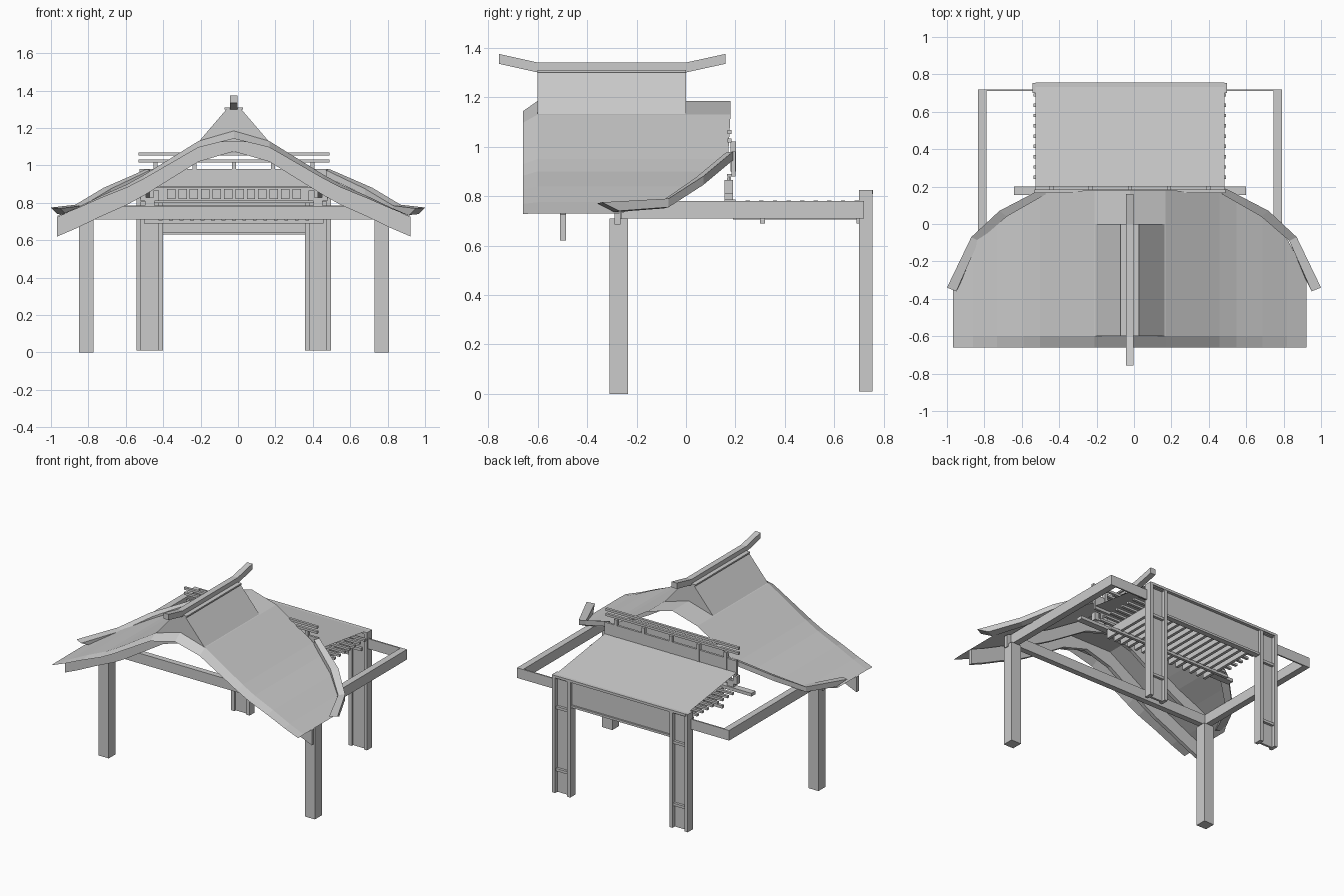
import bpy, bmesh

if "Cube" in bpy.data.objects:
    bpy.data.objects.remove(bpy.data.objects["Cube"], do_unlink=True)

CX = -0.022          # centre line of roof and frame
SIDES = (-1, 1)


def finish(name, bm):
    bmesh.ops.remove_doubles(bm, verts=bm.verts, dist=0.0001)
    bmesh.ops.recalc_face_normals(bm, faces=bm.faces)
    mesh = bpy.data.meshes.new(name)
    bm.to_mesh(mesh)
    bm.free()
    obj = bpy.data.objects.new(name, mesh)
    bpy.context.collection.objects.link(obj)


def boxes(name, *specs):
    """One object made of boxes, each given as x, y and z ranges."""
    bm = bmesh.new()
    for spec in specs:
        for v in bmesh.ops.create_cube(bm, size=1)["verts"]:
            for i, (lo, hi) in enumerate(spec):
                v.co[i] = (lo + hi) / 2 + v.co[i] * (hi - lo)
    finish(name, bm)


def span(centre, width):
    return centre - width / 2, centre + width / 2


def loft(name, rings, closed=True):
    """Skin a row of equal cross-sections."""
    bm = bmesh.new()
    rows = [[bm.verts.new(p) for p in ring] for ring in rings]
    n = len(rows[0])
    for a, b in zip(rows, rows[1:]):
        for i in range(n if closed else n - 1):
            j = (i + 1) % n
            bm.faces.new((a[i], a[j], b[j], b[i]))
    if closed:
        bm.faces.new(rows[0])
        bm.faces.new(rows[-1])
    finish(name, bm)


# Roof profile: distance from ridge, height, rear edge
PROFILE = [(0, 1.185, 0.18), (0.19, 1.13, 0.18), (0.48, 0.95, 0.17),
           (0.57, 0.9, 0.13), (0.71, 0.838, 0.05), (0.84, 0.775, -0.08),
           (0.945, 0.73, -0.27)]
FULL = [(-d, z, y) for d, z, y in reversed(PROFILE[1:])] + PROFILE

# Sweeping roof sheet with a drooping front lip
loft("roof_sheet", [[(CX + d, -0.66, z - 0.042 * (1 - abs(d))),
                     (CX + d, -0.6, z),
                     (CX + d, min(y, 0), z),
                     (CX + d, y, z)] for d, z, y in FULL], closed=False)


# Curved boards following the underside of the roof
def roof_board(name, y, thick, depth, points):
    loft(name, [[(CX + d, y, z - 0.005), (CX + d, y + thick, z - 0.005),
                 (CX + d, y + thick, z - depth), (CX + d, y, z - depth)]
                for d, z, _ in points])


roof_board("front_bargeboard", -0.51, 0.025, 0.11, FULL)
roof_board("inner_roof_rib", -0.29, 0.025, 0.09, FULL[1:-1])

# Raised gable on top
gable = [(-0.19, 1.125), (-0.04, 1.30), (0.04, 1.30), (0.19, 1.125)]
loft("raised_gable", [[(CX + x, y, z) for x, z in gable] for y in (-0.6, 0)])

# Ridge beam with upturned ends
loft("ridge_beam", [[(CX - 0.02, y, z), (CX + 0.02, y, z),
                     (CX + 0.02, y, z + 0.04), (CX - 0.02, y, z + 0.04)]
                    for y, z in ((-0.757, 1.335), (-0.6, 1.3),
                                 (0, 1.3), (0.16, 1.335))])
boxes("ridge_plate", (span(CX, 0.1), (-0.6, 0), (1.3, 1.31)))

# Swept eave boards: outer x, outer y, inner x, inner y, top height, undercut
EAVE = [(1.0, -0.34, 0.95, -0.36, 0.775, 0.07), (0.87, -0.07, 0.83, -0.09, 0.79, 0),
        (0.72, 0.07, 0.68, 0.04, 0.88, 0), (0.49, 0.19, 0.47, 0.16, 0.98, 0)]
for s, label in zip(SIDES, ("right", "left")):
    loft(label + "_eave_board",
         [[(s * ox, oy, z), (s * ix, iy, z - 0.005),
           (s * (ix - cut / 2), iy + cut, z - 0.04),
           (s * (ox - cut / 2), oy + cut, z - 0.035)]
          for ox, oy, ix, iy, z, cut in EAVE])

    # Front posts and side frame
    boxes(label + "_front_post",
          (span(CX + s * 0.79, 0.077), (-0.31, -0.235), (0, 0.71)))
    boxes(label + "_side_beam",
          (span(CX + s * 0.79, 0.045), (-0.26, 0.72), (0.71, 0.78)))
    boxes(label + "_back_beam",
          (span(CX + s * 0.645, 0.29), (0.71, 0.72), (0.71, 0.78)))

    # Framed rear pillar
    px = CX + s * 0.45
    parts = [(span(px, 0.12), (0.715, 0.73), (0.01, 0.82))]
    parts += [(span(px + t * 0.058, 0.024), (0.7, 0.755), (0.01, 0.825))
              for t in SIDES]
    parts += [(span(px, 0.1), (0.73, 0.748), span(z, 0.018))
              for z in (0.17, 0.6, 0.81)]
    boxes(label + "_rear_pillar", *parts)

    # Stepped bracket under the parapet
    boxes(label + "_bracket",
          (span(px, 0.05), (0.155, 0.19), (0.785, 0.81)),
          (span(px, 0.1), (0.155, 0.19), (0.81, 0.83)),
          *[(span(px + t * 0.035, 0.03), (0.155, 0.19), (0.83, 0.865))
            for t in SIDES])

boxes("front_beam", (span(CX, 1.6), (-0.29, -0.25), (0.71, 0.78)))

# Rear lintel panel between the pillars
boxes("rear_lintel",
      (span(CX, 0.78), (0.722, 0.736), (0.64, 0.82)),
      (span(CX, 0.78), (0.71, 0.748), (0.63, 0.645)),
      (span(CX, 1.01), (0.705, 0.757), (0.808, 0.825)))

# Sloping deck over crossed joists and battens
loft("deck", [[(CX - 0.505, y, z), (CX + 0.505, y, z)]
              for y, z in ((0.195, 0.90), (0.755, 0.822))], closed=False)
boxes("deck_joists", *[(span(CX + i * 0.056, 0.02), (0.19, 0.71), (0.705, 0.77))
                       for i in range(-7, 8)])
boxes("deck_battens", *[(span(CX, 1.03), span(0.25 + i * 0.055, 0.018), (0.768, 0.783))
                        for i in range(9)])
boxes("deck_cross_bars",
      (span(CX, 0.96), (0.3, 0.32), (0.69, 0.71)),
      (span(CX, 0.96), (0.69, 0.71), (0.69, 0.71)),
      (span(CX, 1.24), (0.155, 0.2), (0.765, 0.787)))

# Parapet wall with a slatted frieze and railing
boxes("parapet_wall", (span(CX, 1.01), (0.185, 0.2), (0.88, 0.98)),
      (span(CX, 0.9), (0.165, 0.19), (0.88, 0.89)),
      (span(CX, 0.9), (0.176, 0.181), (0.80, 0.89)),
      (span(CX, 0.9), (0.165, 0.18), (0.80, 0.815)))
boxes("frieze_slats", *[(span(CX + (i - 5.5) * 0.061, 0.045), (0.165, 0.178), (0.82, 0.875))
                        for i in range(12)])
boxes("railing",
      *[(span(CX, 1.02), (0.167, 0.185), span(z, 0.016)) for z in (1.025, 1.06)],
      *[(span(CX + i * 0.21, 0.022), (0.18, 0.203), (0.9, 1.02))
        for i in range(-2, 3)])
